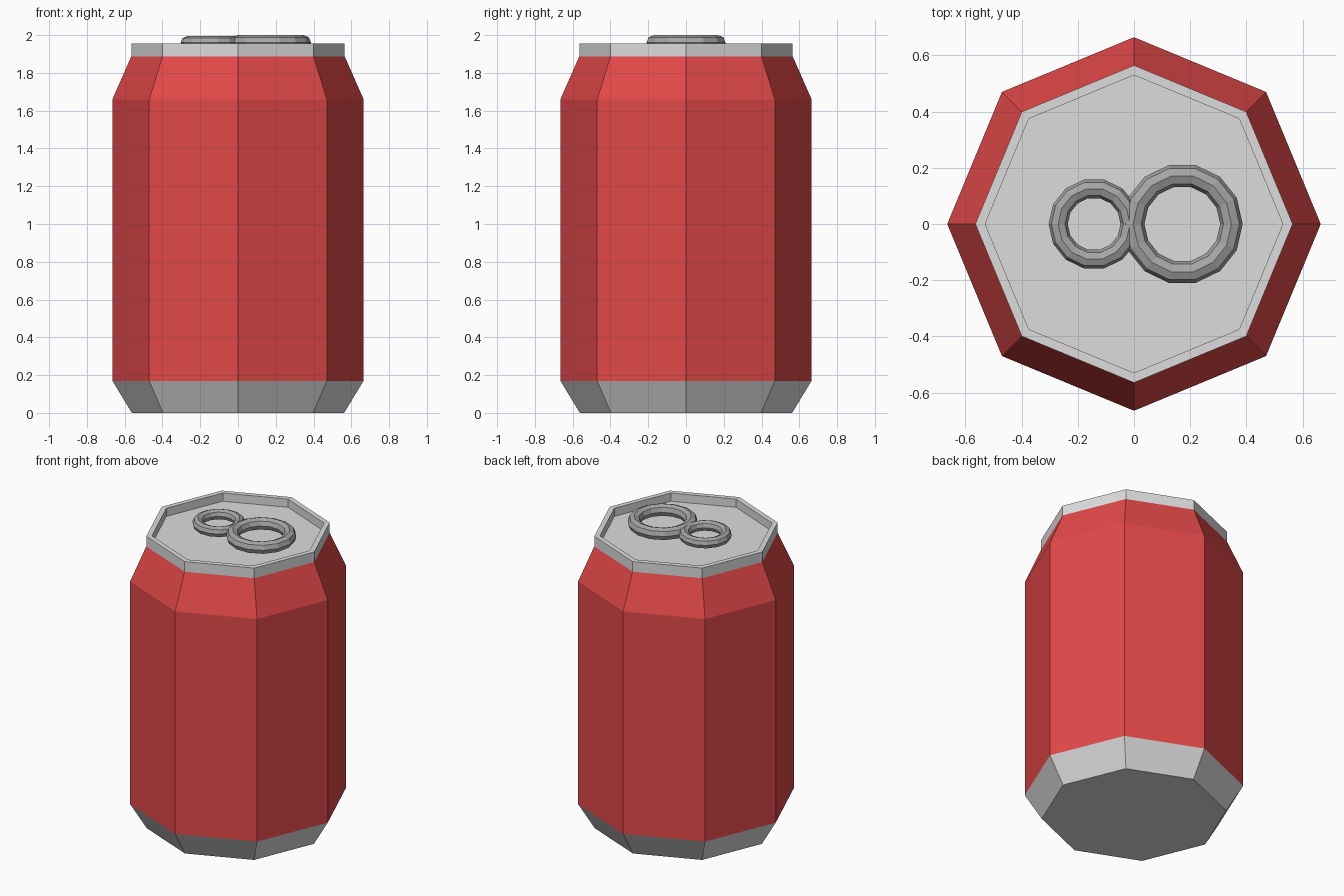
import bpy, bmesh, math

if "Cube" in bpy.data.objects:
    bpy.data.objects.remove(bpy.data.objects["Cube"])


def material(name, rgb):
    m = bpy.data.materials.new(name)
    m.diffuse_color = (*rgb, 1)
    m.use_nodes = True
    m.node_tree.nodes["Principled BSDF"].inputs["Base Color"].default_value = m.diffuse_color
    return m


red = material("red paint", (0.76, 0.065, 0.065))
metal = material("light metal", (0.72, 0.72, 0.72))
tab_metal = material("dark metal", (0.38, 0.38, 0.38))


def finish(name, bm, mats):
    bmesh.ops.recalc_face_normals(bm, faces=bm.faces)
    me = bpy.data.meshes.new(name)
    bm.to_mesh(me)
    bm.free()
    for m in mats:
        me.materials.append(m)
    ob = bpy.data.objects.new(name, me)
    bpy.context.collection.objects.link(ob)
    return ob


def ring(bm, r, z, n, cx=0.0):
    return [bm.verts.new((cx + r * math.cos(2 * math.pi * i / n),
                          r * math.sin(2 * math.pi * i / n), z)) for i in range(n)]


def bridge(bm, a, b, mat=0):
    n = len(a)
    for i in range(n):
        f = bm.faces.new((a[i], a[(i + 1) % n], b[(i + 1) % n], b[i]))
        f.material_index = mat


# Octagonal can: (radius, height, material of the band above)
profile = [(0.562, 0.0, 1), (0.665, 0.17, 0), (0.665, 1.66, 0), (0.565, 1.887, 1),
           (0.565, 1.955, 1), (0.53, 1.955, 1), (0.53, 1.90, 1)]
bm = bmesh.new()
rings = [ring(bm, r, z, 8) for r, z, _ in profile]
for k in range(len(rings) - 1):
    bridge(bm, rings[k], rings[k + 1], profile[k][2])
for cap in (rings[0], rings[-1]):
    bm.faces.new(cap).material_index = 1
finish("can_body", bm, [red, metal])


# Pull tab: two low-poly rings side by side, just above the lid
def torus(name, cx, z, major, minor, n):
    bm = bmesh.new()
    loops = []
    for j in range(8):
        a = 2 * math.pi * j / 8
        loops.append(ring(bm, major + minor * math.cos(a), z + minor * math.sin(a), n, cx))
    for j in range(8):
        bridge(bm, loops[j], loops[(j + 1) % 8])
    finish(name, bm, [tab_metal])


torus("tab_large_ring", 0.172, 1.96, 0.175, 0.04, 14)
torus("tab_small_ring", -0.142, 1.96, 0.128, 0.034, 14)
